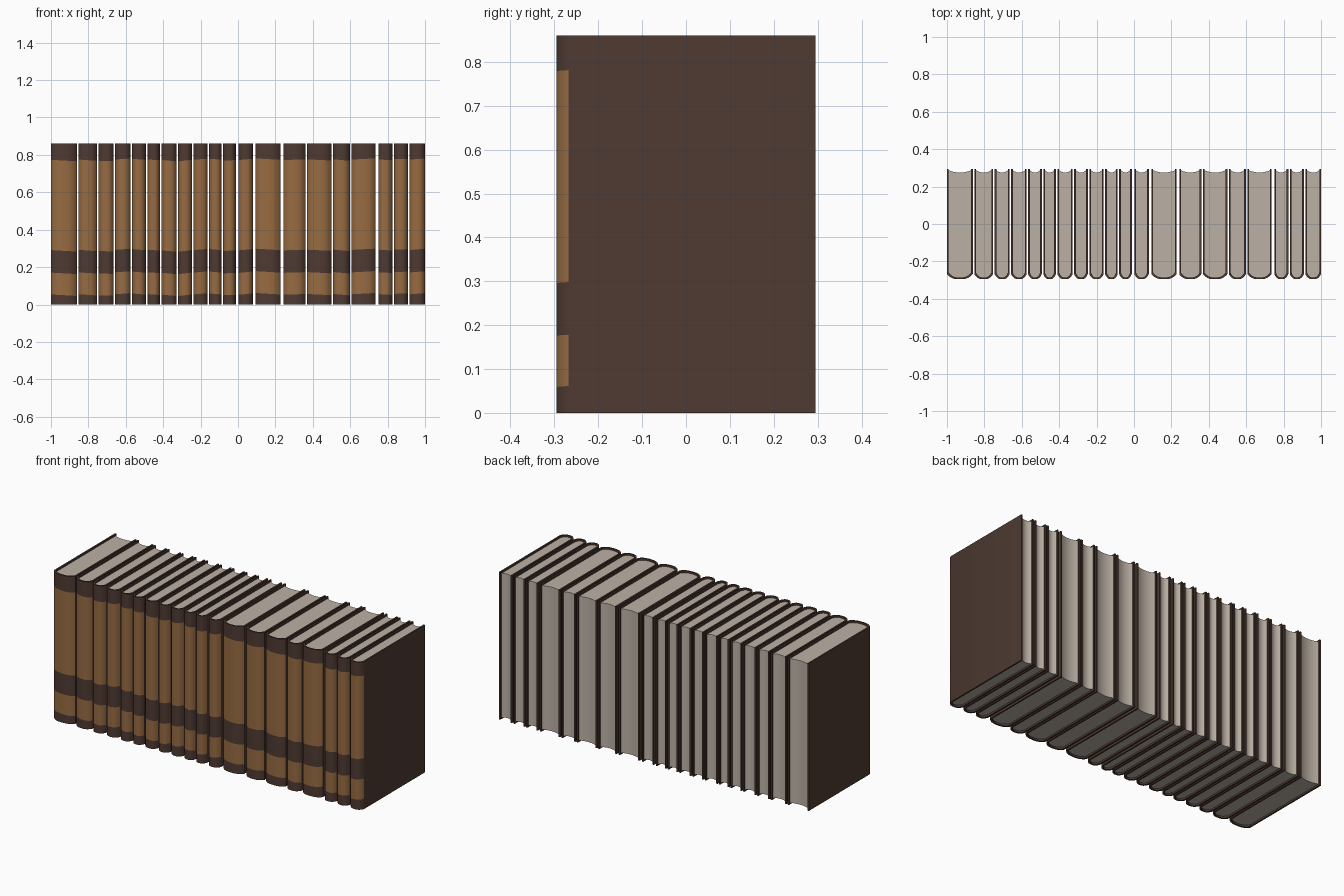
import bpy, bmesh, math, random

if "Cube" in bpy.data.objects:
    bpy.data.objects.remove(bpy.data.objects["Cube"])

random.seed(4)
H, BACK, SHOULDER, BULGE, T = 0.86, 0.295, -0.268, 0.027, 0.009
BANDS = [0.0, 0.053, 0.17, 0.29, 0.773, H]   # heights where the spine changes colour

# Left and right edge of every book along the shelf
GAPS = [-0.858, -0.749, -0.661, -0.57, -0.489, -0.414, -0.324, -0.243, -0.158, -0.083,
        -0.005, 0.086, 0.235, 0.364, 0.503, 0.602, 0.743, 0.829, 0.912]
WIDE_GAPS = {10, 11, 12, 16}


def material(name, rgb):
    m = bpy.data.materials.new(name)
    m.diffuse_color = (*rgb, 1)
    m.use_nodes = True
    m.node_tree.nodes["Principled BSDF"].inputs["Base Color"].default_value = m.diffuse_color
    return m


leather = material("dark_leather", (0.078, 0.043, 0.033))
tan = material("tan_leather", (0.31, 0.148, 0.055))
paper = material("paper", (0.50, 0.44, 0.375))


def finish(bm, name, mats):
    bmesh.ops.recalc_face_normals(bm, faces=bm.faces)
    mesh = bpy.data.meshes.new(name)
    bm.to_mesh(mesh)
    bm.free()
    ob = bpy.data.objects.new(name, mesh)
    bpy.context.collection.objects.link(ob)
    for m in mats:
        mesh.materials.append(m)
    bpy.ops.object.select_all(action='DESELECT')
    ob.select_set(True)
    bpy.context.view_layer.objects.active = ob
    bpy.ops.object.shade_smooth_by_angle(angle=math.radians(35))


def spine_curve(cx, half, inset, n=14):
    """Rounded spine from the left shoulder to the right one."""
    pts = []
    for i in range(n + 1):
        t = -math.cos(math.pi * i / n)
        y = SHOULDER - BULGE * (1 - abs(t) ** 3) + inset
        pts.append((cx + t * (half - inset), y))
    return pts


def make_cover(cx, half):
    bm = bmesh.new()
    outlines = []
    for inset in (0, T):
        c = spine_curve(cx, half, inset)
        outlines.append([(c[0][0], BACK)] + c + [(c[-1][0], BACK)])
    n = len(outlines[0])
    shift = random.uniform(-0.006, 0.006)
    slope = random.uniform(-0.005, 0.005)

    def level(k, x):
        inner_band = 0 < k < len(BANDS) - 1
        return BANDS[k] + (shift + slope * (x - cx) / half if inner_band else 0)

    grid = [[[bm.verts.new((x, y, level(k, x))) for x, y in o]
             for k in range(len(BANDS))] for o in outlines]
    # Boards and spine, with tan bands on the outside of the spine
    for s in range(2):
        for k in range(len(BANDS) - 1):
            for i in range(n - 1):
                a, b = grid[s][k], grid[s][k + 1]
                f = bm.faces.new((a[i], a[i + 1], b[i + 1], b[i]))
                f.material_index = int(s == 0 and 0 < i < n - 2 and k in (1, 3))
    # Top and bottom rims
    for k in (0, -1):
        o, p = grid[0][k], grid[1][k]
        for i in range(n - 1):
            bm.faces.new((o[i], o[i + 1], p[i + 1], p[i]))
    # Back edges of the boards
    for i in (0, -1):
        for k in range(len(BANDS) - 1):
            bm.faces.new((grid[0][k][i], grid[0][k + 1][i], grid[1][k + 1][i], grid[1][k][i]))
    finish(bm, "book_cover", [leather, tan])


def make_pages(cx, half):
    bm = bmesh.new()
    w = half - T
    outline = spine_curve(cx, half, T)
    # Hollow fore edge
    for i in range(9):
        t = 1 - i / 4
        outline.append((cx + t * w, 0.275 + 0.012 * t * t))
    base = bm.faces.new([bm.verts.new((x, y, 0.01)) for x, y in outline])
    top = bmesh.ops.extrude_face_region(bm, geom=[base])["geom"]
    bmesh.ops.translate(bm, vec=(0, 0, H - 0.02),
                        verts=[v for v in top if isinstance(v, bmesh.types.BMVert)])
    finish(bm, "page_block", [paper])


# Row of books
left = -1.0
for i, gap in enumerate(GAPS + [1.0]):
    space = 0.0 if i == len(GAPS) else 0.007 if i in WIDE_GAPS else 0.004
    right = gap - space
    centre, half_width = (left + right) / 2, (right - left) / 2
    make_cover(centre, half_width)
    make_pages(centre, half_width)
    left = gap + space
